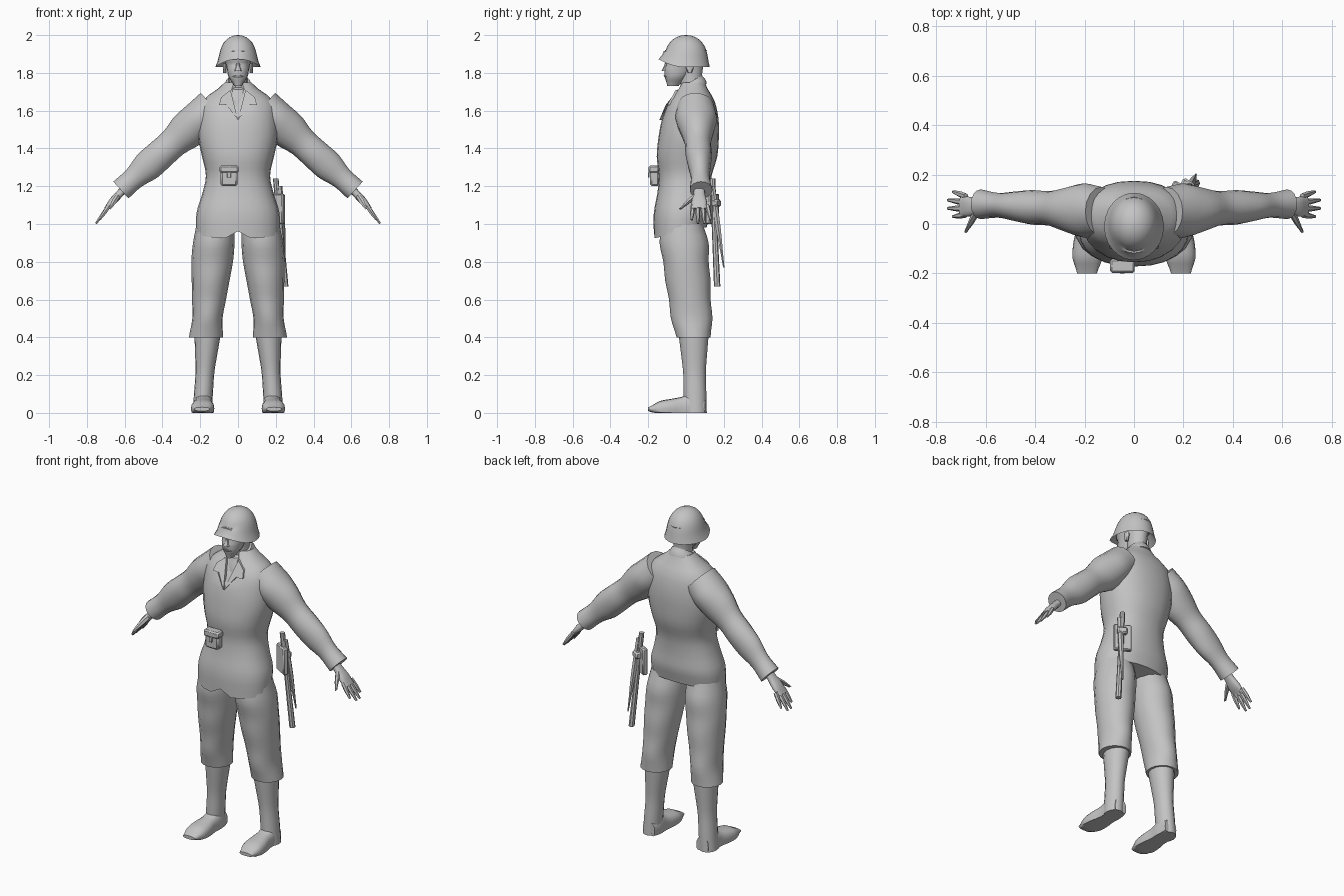
import bpy, bmesh
from math import sin, cos, pi, radians, copysign, sqrt
from mathutils import Vector, Matrix
from mathutils.bvhtree import BVHTree

if "Cube" in bpy.data.objects:
    bpy.data.objects.remove(bpy.data.objects["Cube"], do_unlink=True)

shade = .55
colour = (shade, shade, shade, 1)
grey = bpy.data.materials.new("plain grey")
grey.use_nodes = True
grey.diffuse_color = colour
grey.node_tree.nodes["Principled BSDF"].inputs["Base Color"].default_value = colour

X, Y, Z = Vector((1, 0, 0)), Vector((0, 1, 0)), Vector((0, 0, 1))
upright = (X, Y)
cloth_trees = []


def finish(name, bm, mirror=False):
    """Turn a bmesh into a smooth shaded object, mirrored across x if asked."""
    bmesh.ops.recalc_face_normals(bm, faces=bm.faces)
    mesh = bpy.data.meshes.new(name)
    bm.to_mesh(mesh)
    bm.free()
    mesh.materials.append(grey)
    part = bpy.data.objects.new(name, mesh)
    bpy.context.collection.objects.link(part)
    bpy.ops.object.select_all(action='DESELECT')
    part.select_set(True)
    bpy.context.view_layer.objects.active = part
    bpy.ops.object.shade_smooth_by_angle(angle=radians(40))
    if mirror:
        modifier = part.modifiers.new("mirror", 'MIRROR')
        modifier.use_mirror_merge = False


def skin(bm, loops):
    """Bridge vertex loops of equal length and cap both ends."""
    count = len(loops[0])
    for lower, upper in zip(loops, loops[1:]):
        for i in range(count):
            j = (i + 1) % count
            bm.faces.new((lower[i], lower[j], upper[j], upper[i]))
    bm.faces.new(loops[0])
    bm.faces.new(loops[-1])


def flowing(values, steps=3):
    """Sample a smooth curve through evenly spaced values."""
    last = len(values) - 1
    result = []
    for i in range(last):
        before, here = values[max(i - 1, 0)], values[i]
        there, after = values[i + 1], values[min(i + 2, last)]
        for k in range(steps):
            t = k / steps
            bend = (there - before) * t * (1 - t) ** 2 - (after - here) * t * t * (1 - t)
            result.append(here + (there - here) * t * t * (3 - 2 * t) + bend / 2)
    return result + [values[-1]]


def rings_to_part(name, rings, axes, sides, power, warp, mirror, cloth=False):
    """Skin rings of (centre, width, depth) with superellipse outlines."""
    bm = bmesh.new()
    loops = []
    for centre, width, depth in rings:
        loop = []
        for i in range(sides):
            angle = 2 * pi * i / sides
            across, along = (copysign(abs(t) ** power, t) for t in (cos(angle), sin(angle)))
            point = centre + axes[0] * width * across + axes[1] * depth * along
            loop.append(bm.verts.new(warp(point) if warp else point))
        loops.append(loop)
    skin(bm, loops)
    if cloth:
        cloth_trees.append(BVHTree.FromBMesh(bm))
    finish(name, bm, mirror)


def tube(name, start, end, widths, depths=None, axes=upright, sides=16, power=1,
         warp=None, mirror=False, cloth=False):
    """Straight tube whose evenly spaced half widths and half depths flow smoothly."""
    widths, depths = flowing(widths), flowing(depths or widths)
    start, end = Vector(start), Vector(end)
    last = len(widths) - 1
    rings = [(start.lerp(end, i / last), widths[i], depths[i]) for i in range(last + 1)]
    rings_to_part(name, rings, axes, sides, power, warp, mirror, cloth)


def box(name, location, size, turn=0):
    """Bevelled box turned about the vertical."""
    bm = bmesh.new()
    bmesh.ops.create_cube(bm, size=1)
    bmesh.ops.scale(bm, vec=size, verts=bm.verts)
    bmesh.ops.bevel(bm, geom=bm.edges[:], offset=min(size) / 5, segments=1, affect='EDGES')
    bm.transform(Matrix.Translation(location) @ Matrix.Rotation(radians(turn), 4, 'Z'))
    finish(name, bm)


def drop(origin, direction):
    """First cloth surface met from a starting point, with its outward normal."""
    hits = [tree.ray_cast(Vector(origin), direction) for tree in cloth_trees]
    nearest = min((hit for hit in hits if hit[0] is not None), key=lambda hit: hit[3])
    normal = nearest[1] if nearest[1].dot(direction) < 0 else -nearest[1]
    return nearest[0], normal


def band(name, samples, half, thick=.012):
    """Flat strip laid over surface samples, mirrored."""
    bm = bmesh.new()
    loops = []
    last = len(samples) - 1
    for i, (point, normal) in enumerate(samples):
        along = samples[min(i + 1, last)][0] - samples[max(i - 1, 0)][0]
        side = along.cross(normal).normalized() * half
        up = normal * thick
        corners = (point - side - up, point + side - up, point + side + up, point - side + up)
        loops.append([bm.verts.new(corner) for corner in corners])
    skin(bm, loops)
    finish(name, bm, mirror=True)


# Jacket: hem lower in front, small front notch, open neck
def jacket_shape(point):
    front_seam = abs(point.x) < .01 and point.y < 0
    if front_seam and point.z < .97:
        point.z += .03
    if front_seam and 1.59 < point.z < 1.72:
        point.y += .03
    point.z += max(0, 1.1 - point.z) * point.y * 1.5
    return point


tube("jacket", (0, -.03, .96), (0, .04, 1.75),
     widths=[.22, .22, .19, .17, .19, .21, .21, .19, .07],
     depths=[.14, .15, .14, .14, .16, .16, .15, .12, .06],
     sides=24, power=.88, warp=jacket_shape, cloth=True)

# Sleeves and hands, lofted square to the lowered arm
arm_axes = (Y, Vector((.67, 0, .74)))
hand_axes = (Y, Vector((.78, 0, .62)))
tube("sleeve", (.13, .05, 1.62), (.62, .08, 1.18),
     widths=[.1, .11, .09, .07, .07, .06, .05, .06],
     depths=[.1, .1, .1, .08, .08, .08, .06, .06],
     axes=arm_axes, mirror=True, cloth=True)
tube("palm", (.59, .07, 1.2), (.7, .07, 1.08), [.03, .03, .04, .04], [.02, .02, .02, .01],
     axes=hand_axes, power=.8, mirror=True)
for i in range(4):
    fan = i - 1.5
    tube("finger", (.68, .075 + fan / 40, 1.1), (.755 - fan * fan / 100, .08 + fan / 30, 1 + fan * fan / 100),
         [.012, .012, .006], axes=hand_axes, sides=6, mirror=True)
tube("thumb", (.63, .06, 1.16), (.68, -.03, 1.08), [.015, .015, .007],
     axes=hand_axes, sides=6, mirror=True)

# Trouser legs, full at the thigh and gathered below the knee
tube("trouser_leg", (.12, -.02, 1), (.17, .04, .4),
     widths=[.1, .11, .11, .1, .09, .08, .09],
     depths=[.11, .13, .12, .12, .11, .11, .09], mirror=True)


# Boots with flat soles
def flat_sole(point):
    point.z = max(point.z, 0)
    return point


tube("boot_shaft", (.16, .04, .43), (.19, .05, 0),
     [.07, .06, .05, .05, .05], [.08, .07, .06, .06, .06], mirror=True)
tube("boot_foot", (.18, .1, .03), (.19, -.2, .02),
     widths=[.04, .05, .05, .06, .06, .04], depths=[.05, .08, .06, .05, .04, .01],
     axes=(X, Z), power=.8, warp=flat_sole, mirror=True)


# Head, neck and face, with hollows at eye level
def eye_hollow(point):
    if point.y < -.05 and abs(point.z - 1.85) < .01:
        point.y += .01
    return point


tube("neck", (0, .03, 1.68), (0, .02, 1.9), [.055, .05, .06], [.055, .06, .08])
tube("head", (0, -.07, 1.73), (0, 0, 1.92), [.02, .05, .06, .07, .07], [.03, .06, .08, .1, .11],
     power=.9, warp=eye_hollow)
tube("nose", (0, -.1, 1.87), (0, -.11, 1.81), [.01, .01, .02], sides=8)
tube("lips", (0, -.11, 1.79), (0, -.1, 1.77), [.01, .03, .01], [.01, .01, .01], sides=8)
tube("ear", (.07, .02, 1.8), (.07, .02, 1.85), [.01, .01, .01], [.01, .02, .02],
     sides=8, mirror=True)


# Hollow helmet: rounded dome, flared rim lifted over the face
def rim_shape(point):
    if point.z < 1.9:
        point.z += 2 * max(0, -point.y) ** 2
    return point


helmet_rings = [(Vector((0, 0, 1.88)), .08, .1)]
for i in range(10):
    rise = sin(pi / 2 * i / 9)
    dome = .1 * sqrt(max(0, 1 - rise ** 3)) + .001
    flare = .02 * (1 - rise) ** 5
    helmet_rings.append((Vector((0, -flare / 2, 1.83 + .17 * rise)), dome + flare, dome * 1.15 + flare))
rings_to_part("helmet", helmet_rings, upright, 24, 1, rim_shape, mirror=False)


# Turned down collar, high at the nape
def collar_slope(point):
    point.z += (point.y - .02) * .6
    return point


tube("collar", (0, .02, 1.69), (0, .02, 1.75), [.09, .08, .065], sides=20, warp=collar_slope)

# Lapels beside the open neck
bm = bmesh.new()
outline = ((.04, 1.71), (.09, 1.67), (.1, 1.63), (.06, 1.63), (0, 1.55))
layers = []
for depth in (.004, -.013):
    points = [drop((x, -1, z), Y)[0] + Y * depth for x, z in outline]
    layers.append([bm.verts.new(point) for point in points])
skin(bm, layers)
finish("lapel", bm, mirror=True)

# Shoulder straps down the chest and back, and shoulder boards
steps = [i / 7 for i in range(8)]
chest = [drop((.05 + .11 * t, -1, 1.28 + .38 * t), Y) for t in steps]
shoulder = [drop((.167, y, 3), -Z) for y in (0, .05, .09)]
back = [drop((.165 - .115 * t, 1, 1.63 - .35 * t), -Y) for t in steps]
band("carrying_strap", chest + shoulder + back, half=.014)
band("shoulder_board", [drop((.13 + .12 * t, .05, 3), -Z) for t in steps], half=.021)

# Belt pouch with a flap
box("belt_pouch", (-.047, -.166, 1.25), (.09, .05, .1))
box("pouch_flap", (-.047, -.17, 1.29), (.1, .055, .04))
box("pouch_clasp", (-.047, -.196, 1.26), (.02, .008, .03))

# Entrenching tool and sheathed blade hung on the left hip
box("tool_carrier", (.2, .14, 1.08), (.1, .03, .16), turn=150)
box("carrier_band", (.215, .155, 1.11), (.055, .045, .04), turn=150)
tube("tool_handle", (.2, .14, 1.24), (.25, .165, .67), [.015, .015, .017], sides=8)
tube("blade_sheath", (.22, .14, 1.2), (.25, .2, .77), [.015, .015, .004], sides=6)
